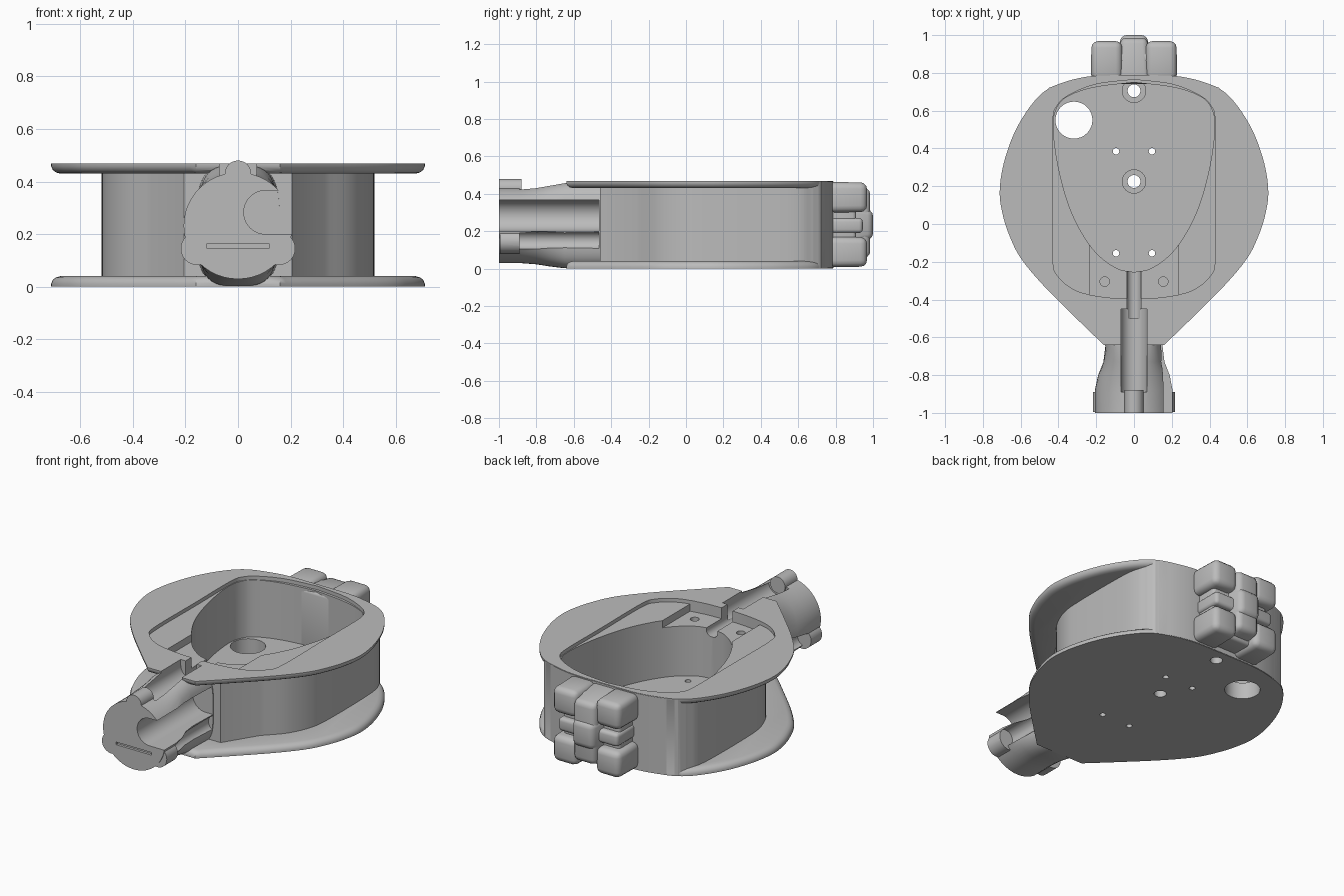
import bpy, bmesh, math
from mathutils import Vector

old = bpy.data.objects.get("Cube")
if old:
    bpy.data.objects.remove(old)

grey = bpy.data.materials.new("plain grey")
grey.use_nodes = True
grey.diffuse_color = (0.5, 0.5, 0.5, 1)
grey.node_tree.nodes["Principled BSDF"].inputs["Base Color"].default_value = (0.5, 0.5, 0.5, 1)


def make(name, bm):
    bmesh.ops.recalc_face_normals(bm, faces=bm.faces)
    mesh = bpy.data.meshes.new(name)
    bm.to_mesh(mesh)
    bm.free()
    mesh.materials.append(grey)
    obj = bpy.data.objects.new(name, mesh)
    bpy.context.collection.objects.link(obj)
    return obj


def loft(name, rings):
    """Skin a stack of equal-length rings and cap both ends."""
    bm = bmesh.new()
    loops = [[bm.verts.new(p) for p in ring] for ring in rings]
    n = len(loops[0])
    for a, b in zip(loops, loops[1:]):
        for i in range(n):
            j = (i + 1) % n
            bm.faces.new((a[i], a[j], b[j], b[i]))
    bm.faces.new(loops[0])
    bm.faces.new(loops[-1])
    return make(name, bm)


def curve(pts, steps=6):
    """Catmull-Rom curve through the points."""
    p = [Vector(q) for q in pts]
    p = [2 * p[0] - p[1]] + p + [2 * p[-1] - p[-2]]
    out = []
    for a, b, c, d in zip(p, p[1:], p[2:], p[3:]):
        for k in range(steps):
            t = k / steps
            out.append(0.5 * (2 * b + (c - a) * t + (2 * a - 5 * b + 4 * c - d) * t * t
                              + (3 * b - a - 3 * c + d) * t ** 3))
    return out + [p[-2]]


def mirrored(half):
    """Close a right-hand outline running from back to front."""
    return half + [Vector((-p.x, p.y)) for p in reversed(half) if p.x > 0.001]


def prism(name, outline, levels):
    """Stack the outline at (z, inset) levels."""
    rings = []
    for z, inset in levels:
        ring = []
        for i, p in enumerate(outline):
            t = (outline[(i + 1) % len(outline)] - outline[i - 1]).normalized()
            ring.append((p.x + t.y * inset, p.y - t.x * inset, z))
        rings.append(ring)
    return loft(name, rings)


def box(name, x, y, z, bevel=0.0, taper=1.0):
    """Box whose rear end may be tapered and whose edges may be rounded."""
    bm = bmesh.new()
    bmesh.ops.create_cube(bm, size=1)
    for v in bm.verts:
        k = taper if v.co.y > 0 else 1
        scale = (k, 1, k)
        v.co = [(r[0] + r[1]) / 2 + c * s * (r[1] - r[0]) for r, c, s in zip((x, y, z), v.co, scale)]
    if bevel:
        bmesh.ops.bevel(bm, geom=bm.edges[:], offset=bevel, segments=3, profile=0.5, affect='EDGES')
    return make(name, bm)


def ellipse(y, rx, rz, cx=0.0, cz=0.23, power=1.0, n=48):
    """Ring across y; a power under one squares the ellipse off."""
    ring = []
    for i in range(n):
        c, s = math.cos(math.tau * i / n), math.sin(math.tau * i / n)
        ring.append((cx + rx * math.copysign(abs(c) ** power, c), y,
                     cz + rz * math.copysign(abs(s) ** power, s)))
    return ring


def rod(name, x, z, r, y0, y1):
    return loft(name, [ellipse(y, r, r, x, z, n=32) for y in (y0, y1)])


def trough(name, x, z, r, heading, y0, y1):
    """U-shaped bar along y, open toward the heading angle."""
    prof = []
    for i in range(25):
        a = heading + math.pi / 2 + math.pi * i / 24
        prof.append((x + r * math.cos(a), z + r * math.sin(a)))
    dx, dz = 0.3 * math.cos(heading), 0.3 * math.sin(heading)
    prof += [(prof[-1][0] + dx, prof[-1][1] + dz), (prof[0][0] + dx, prof[0][1] + dz)]
    return loft(name, [[(u, y, w) for u, w in prof] for y in (y0, y1)])


def pin(name, x, y, r, z0, z1):
    ring = [(x + r * math.cos(a * math.pi / 16), y + r * math.sin(a * math.pi / 16)) for a in range(32)]
    return loft(name, [[(u, v, z) for u, v in ring] for z in (z0, z1)])


def combine(target, tool, operation):
    mod = target.modifiers.new("join", 'BOOLEAN')
    mod.operation, mod.solver, mod.object = operation, 'EXACT', tool
    bpy.context.view_layer.update()
    mesh = bpy.data.meshes.new_from_object(target.evaluated_get(bpy.context.evaluated_depsgraph_get()))
    target.modifiers.clear()
    target.data = mesh
    bpy.data.objects.remove(tool)


# Egg-shaped flanges with rounded facing edges
egg = mirrored(curve([(0, .785), (.2, .782), (.33, .76), (.45, .718), (.54, .635), (.63, .49), (.69, .32),
                      (.711, .17), (.695, .05), (.66, -.06), (.6, -.18), (.48, -.325), (.3, -.505),
                      (.16, -.64)]))
housing = prism("housing", egg, [(0, 0), (.012, 0), (.026, .006), (.035, .018), (.04, .035)])
top = prism("top_flange", egg, [(.43, .035), (.435, .018), (.444, .006), (.458, 0), (.468, 0)])

# Side wall: flush at the back, straight sides, then sweeping in to the neck
wall_half = curve([(0, .788), (.2, .785), (.33, .763), (.45, .721)])
wall_half += curve([(.475, .68), (.507, .6), (.518, .45), (.518, .15), (.503, 0), (.44, -.14), (.33, -.26)])
wall_half += [Vector((.205, -.46))]
wall = prism("side_wall", mirrored(wall_half), [(.002, 0), (.466, 0)])

# Barrel: round muzzle blending into a squarer neck between the flanges
neck = [(-1, .207, .203, 1), (-.88, .207, .203, 1), (-.8, .19, .209, .9), (-.73, .162, .22, .75),
        (-.65, .152, .23, .6), (-.55, .155, .231, .6), (-.42, .16, .231, .6)]
barrel = loft("barrel", [ellipse(y, rx, rz, cz=.232, power=p) for y, rx, rz, p in neck])

# Ears at the muzzle
parts = [top, wall, barrel]
for s in (-1, 1):
    parts.append(rod("muzzle_ear", s * .155, .145, .063, -.995, -.89))
for p in parts:
    combine(housing, p, 'UNION')

# Main cavity, shallow lid recess and a pocket bounded by the recess outline
cavity = mirrored(curve([(0, .75), (.2, .725), (.33, .685), (.4, .63), (.427, .52), (.4, .3), (.33, .06),
                         (.22, -.13), (.1, -.23), (0, -.255)]))
recess = mirrored(curve([(0, .765), (.2, .74), (.34, .685), (.405, .63), (.43, .54), (.43, .2), (.43, -.18),
                         (.4, -.28), (.3, -.355), (.15, -.387), (0, -.395)]))
pocket = box("pocket_cut", (-.235, .235), (-.5, -.1), (.402, .62))
combine(pocket, prism("pocket_limit", recess, [(.3, -.001), (.7, -.001)]), 'INTERSECT')
cuts = [prism("cavity_cut", cavity, [(.1, 0), (.6, 0)]),
        prism("recess_cut", recess, [(.446, 0), (.61, 0)]),
        pocket,
        trough("wire_channel_cut", 0, .39, .037, math.pi / 2, -.5, -.2)]

# Floor and pocket holes
cuts.append(pin("large_hole", -.318, .55, .098, -.1, .2))
for y in (.705, .225):
    cuts.append(pin("counterbore", 0, y, .062, .085, .3))
    cuts.append(pin("centre_hole", 0, y, .034, -.1, .31))
for s in (-1, 1):
    for y in (.385, -.155):
        cuts.append(pin("small_hole", s * .095, y, .017, -.1, .2))
    cuts.append(pin("screw_hole", s * .155, -.305, .025, .25, .5))

# Barrel grooves: top, lower sides and the open side channel
cuts.append(trough("top_groove_cut", 0, .435, .07, math.pi / 2, -.89, -.45))
for s in (-1, 1):
    cuts.append(rod("lower_groove_cut", s * .175, .15, .048, -.89, -.465))
cuts.append(trough("side_channel_cut", .105, .283, .083, 0, -1.1, -.465))
cuts.append(box("muzzle_slot_cut", (-.12, .12), (-1.08, -.985), (.147, .163)))
for c in cuts:
    combine(housing, c, 'DIFFERENCE')

# Muzzle rod ends
ends = [rod("top_rod_end", 0, .43, .05, -1, -.88)]
for s in (-1, 1):
    ends.append(rod("lower_rod_end", s * .15, .15, .03, -1, -.9))

# Rear coupling: core, four corner knuckles and a tapered cross-shaped nub
lugs = [box("coupling_core", (-.19, .19), (.74, .91), (.03, .44), .02),
        box("coupling_bar", (-.2, .2), (.76, .945), (.19, .27), .02),
        box("coupling_ridge", (-.085, .085), (.76, .985), (.03, .46), .03, .85),
        box("coupling_nub", (-.095, .095), (.85, 1), (.13, .34), .03, .72)]
for s in (-1, 1):
    for z in ((.008, .17), (.3, .463)):
        lugs.append(box("coupling_knuckle", sorted((s * .06, s * .228)), (.76, .968), z, .035, .97))

for obj in [housing] + ends + lugs:
    bpy.ops.object.select_all(action='DESELECT')
    obj.select_set(True)
    bpy.context.view_layer.objects.active = obj
    bpy.ops.object.shade_smooth_by_angle(angle=math.radians(32))
